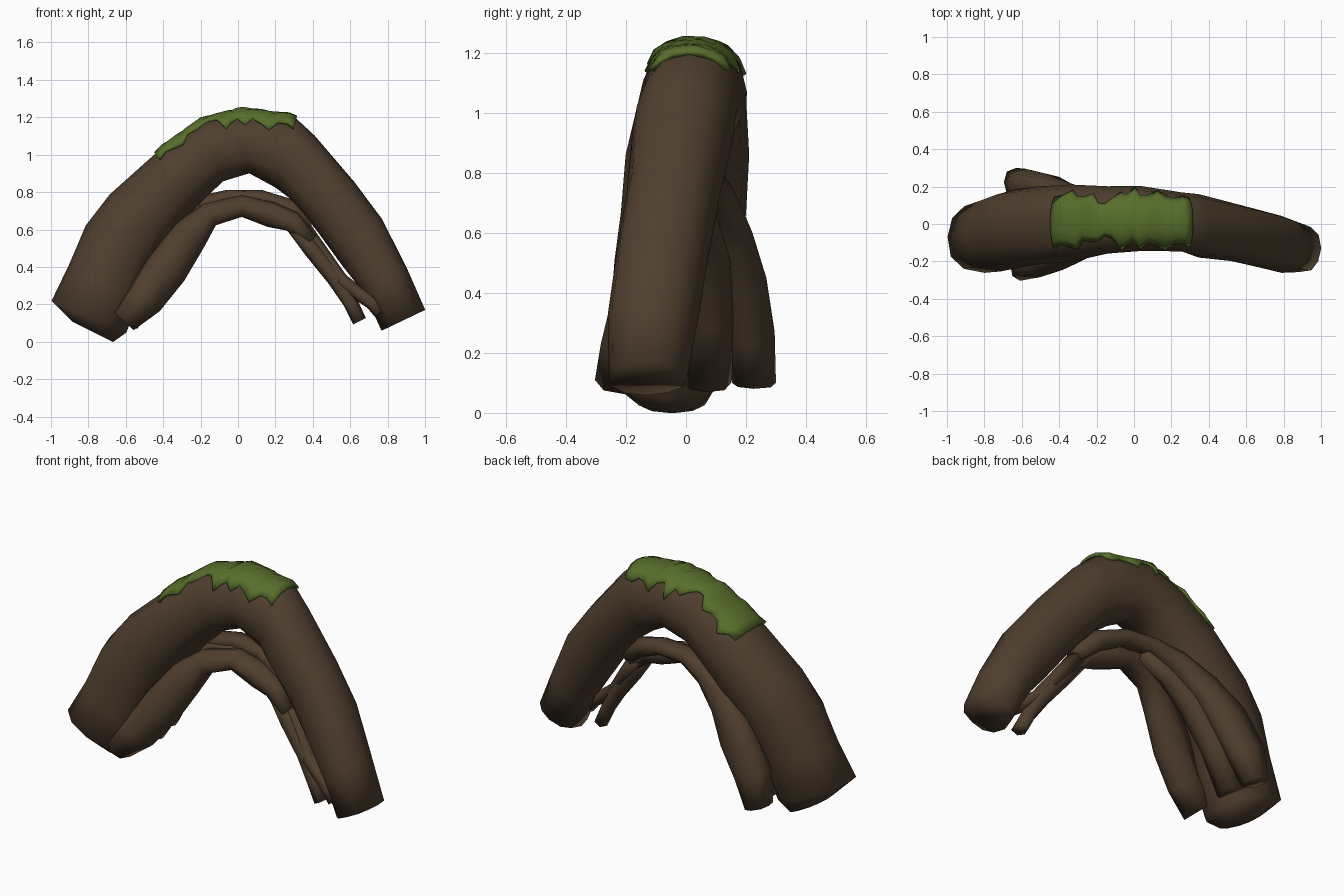
import bpy, bmesh, math, random
from mathutils import Vector

random.seed(4)
if "Cube" in bpy.data.objects:
    bpy.data.objects.remove(bpy.data.objects["Cube"])


def material(name, rgb):
    m = bpy.data.materials.new(name)
    m.use_nodes = True
    m.diffuse_color = (*rgb, 1)
    bsdf = m.node_tree.nodes["Principled BSDF"]
    bsdf.inputs["Base Color"].default_value = (*rgb, 1)
    bsdf.inputs["Roughness"].default_value = 0.9
    return m


bark = material("bark brown", (0.077, 0.048, 0.027))
green = material("moss green", (0.095, 0.158, 0.024))


def finish(name, bm, mat, angle):
    bmesh.ops.recalc_face_normals(bm, faces=bm.faces)
    me = bpy.data.meshes.new(name)
    bm.to_mesh(me)
    bm.free()
    me.materials.append(mat)
    ob = bpy.data.objects.new(name, me)
    bpy.context.collection.objects.link(ob)
    bpy.ops.object.select_all(action="DESELECT")
    ob.select_set(True)
    bpy.context.view_layer.objects.active = ob
    bpy.ops.object.shade_smooth_by_angle(angle=math.radians(angle))
    return ob


def section(ox, oz, ix, iz, y0, y1):
    """Centre, outward half axis and sideways half axis of one cross-section."""
    c = Vector(((ox + ix) / 2, (y0 + y1) / 2, (oz + iz) / 2))
    return c, Vector(((ox - ix) / 2, 0, (oz - iz) / 2)), Vector((0, (y1 - y0) / 2, 0))


def squash(t):
    return math.copysign(abs(t) ** 0.88, t)


def on_ring(sec, a, k=1.0):
    c, u, v = sec
    return c + (u * squash(math.cos(a)) + v * squash(math.sin(a))) * k


def sweep(name, secs, sides, rough):
    bm = bmesh.new()
    rings = [[bm.verts.new(on_ring(s, math.tau * i / sides, 1 + random.uniform(-rough, rough)))
              for i in range(sides)] for s in secs]
    for a, b in zip(rings, rings[1:]):
        for i in range(sides):
            j = (i + 1) % sides
            bm.faces.new((a[i], a[j], b[j], b[i]))
    bm.faces.new(rings[0])
    bm.faces.new(rings[-1])
    return finish(name, bm, bark, 110)


def root(name, path, sides=8):
    """Tube along points (x, y, z, radius in the arch plane, radius in y)."""
    secs = []
    for i, (x, y, z, r, ry) in enumerate(path):
        a, b = path[max(i - 1, 0)], path[min(i + 1, len(path) - 1)]
        n = Vector((a[2] - b[2], 0, b[0] - a[0])).normalized() * r
        secs.append((Vector((x, y, z)), n, Vector((0, ry, 0))))
    return sweep(name, secs, sides, 0.07)


# Main arched trunk: outer x z, inner x z, y range
trunk = [section(*s) for s in (
    (-.89, .11, -.67, .0, -.17, .08),
    (-1.0, .22, -.60, .05, -.26, .12),
    (-.90, .41, -.53, .22, -.25, .15),
    (-.81, .62, -.46, .40, -.24, .18),
    (-.69, .79, -.36, .55, -.22, .20),
    (-.45, 1.0, -.22, .72, -.20, .21),
    (-.20, 1.18, -.08, .86, -.16, .20),
    (.02, 1.24, .06, .90, -.14, .20),
    (.31, 1.20, .20, .83, -.15, .17),
    (.41, 1.10, .28, .76, -.18, .16),
    (.62, .86, .42, .60, -.20, .115),
    (.77, .66, .56, .41, -.23, .08),
    (.90, .40, .68, .25, -.26, .04),
    (1.0, .17, .77, .06, -.26, .0))]
sweep("main_trunk", trunk, 12, 0.025)

# Front root running under the arch
root("front_root", [
    (-.61, -.20, .11, .07, .10), (-.50, -.19, .23, .10, .09),
    (-.38, -.15, .39, .11, .09), (-.26, -.10, .57, .10, .08),
    (-.15, -.06, .68, .07, .08), (.02, -.04, .725, .06, .07),
    (.18, -.05, .68, .07, .07), (.29, -.07, .64, .055, .06),
    (.39, -.09, .54, .04, .05)])

# Back root leaving the arch towards the rear, ending in a stub on the other side
root("back_root", [
    (-.63, .225, .10, .07, .075), (-.58, .21, .27, .11, .08),
    (-.47, .19, .45, .11, .08), (-.35, .15, .60, .09, .07),
    (-.20, .10, .72, .06, .07), (-.05, .07, .77, .045, .06),
    (.12, .05, .765, .045, .06), (.27, .01, .71, .055, .06),
    (.38, -.03, .61, .045, .055)])

# Inner root lying against the trunk
root("inner_root", [
    (-.60, .07, .10, .07, .075), (-.49, .09, .32, .09, .08),
    (-.35, .08, .53, .09, .08), (-.20, .05, .67, .07, .06),
    (-.03, .03, .74, .04, .05)])

# Thin strands on the left side
root("long_strand", [
    (.28, -.07, .65, .05, .05), (.40, -.10, .49, .045, .05),
    (.52, -.12, .34, .045, .05), (.60, -.14, .21, .04, .05),
    (.65, -.15, .11, .04, .05)], 6)
root("short_strand", [
    (.35, -.05, .60, .045, .05), (.46, -.09, .46, .04, .045),
    (.55, -.13, .33, .04, .045), (.64, -.16, .26, .035, .04),
    (.72, -.18, .21, .04, .045), (.76, -.19, .15, .035, .04)], 6)


# Moss cap hugging the crest, with a ragged hem
def trunk_at(s):
    i = min(int(s), len(trunk) - 2)
    return [p.lerp(q, s - i) for p, q in zip(trunk[i], trunk[i + 1])]


def hem(i, t, left_width):
    """Ragged angle from the crest to the moss edge, narrow at the waist."""
    wide = 66 if i % 3 == 0 else 45
    if t < 0.3:
        wide *= left_width
    elif t < 0.47:
        wide *= 0.58
    if i in (0, columns - 1):
        wide *= 0.7
    return math.radians(wide + random.uniform(-6, 6))


columns, rows = 19, 6
bm = bmesh.new()
grid = []
for i in range(columns):
    t = i / (columns - 1)
    front, back = hem(i, t, 0.75), hem(i + 1, t, 0.8)
    line = []
    for j in range(rows + 1):
        rim = j in (0, rows) or i in (0, columns - 1)
        lift = 1.06 if rim else 1.10 + random.uniform(-.02, .02)
        angle = -front + (front + back) * j / rows
        line.append(bm.verts.new(on_ring(trunk_at(5.03 + 3.0 * t), angle, lift)))
    grid.append(line)
for a, b in zip(grid, grid[1:]):
    for j in range(rows):
        bm.faces.new((a[j], b[j], b[j + 1], a[j + 1]))
moss = finish("moss_cap", bm, green, 60)
solid = moss.modifiers.new("thickness", "SOLIDIFY")
solid.thickness = 0.02
solid.offset = -1
